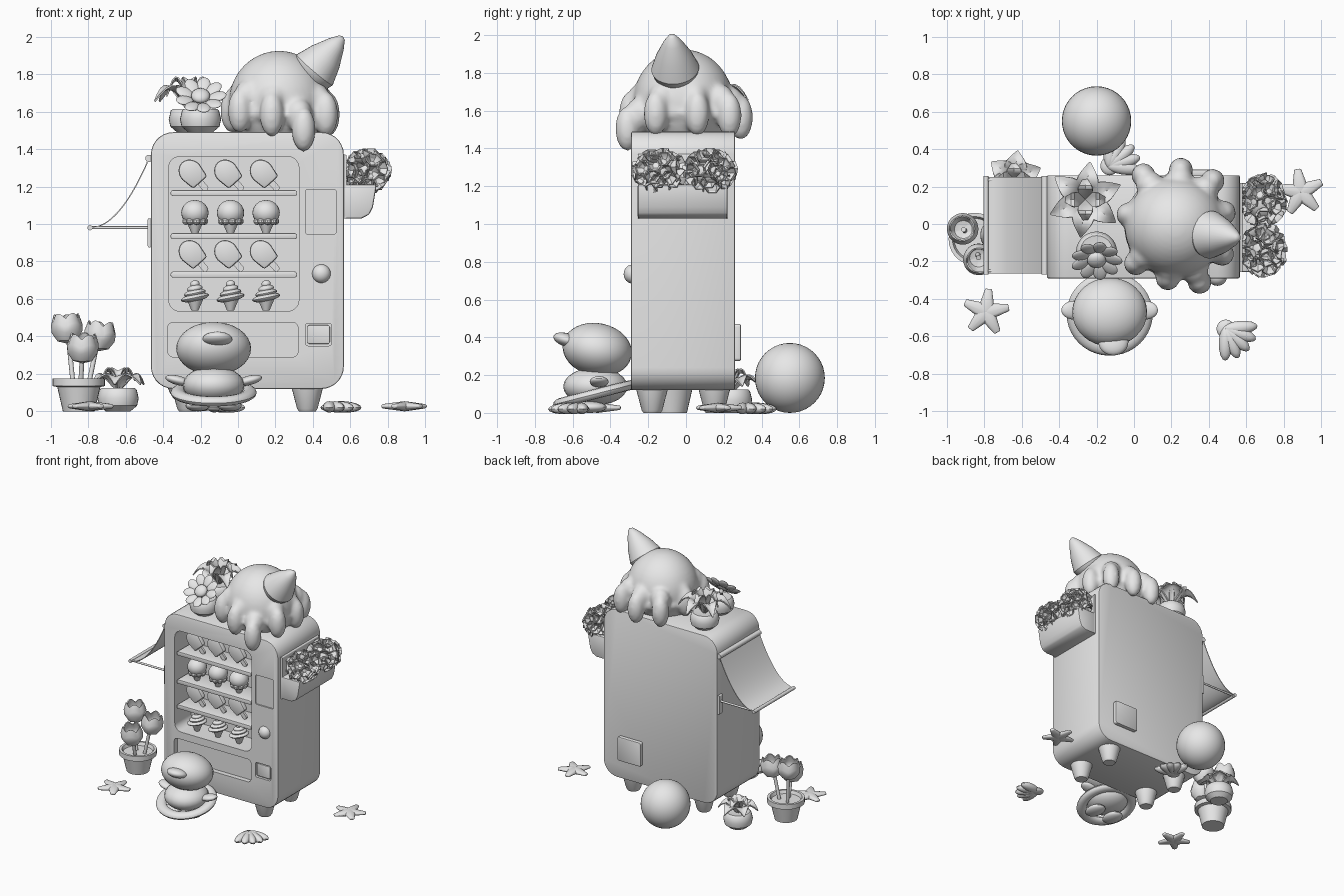
import bpy, bmesh, math, random
from math import sin, cos, pi, radians
from mathutils import Vector, Matrix, Euler, Quaternion

random.seed(4)
if "Cube" in bpy.data.objects:
    bpy.data.objects.remove(bpy.data.objects["Cube"])

clay = bpy.data.materials.new("grey_clay")
clay.use_nodes = True
clay.diffuse_color = (0.8, 0.8, 0.8, 1)
clay.node_tree.nodes["Principled BSDF"].inputs["Base Color"].default_value = (0.8, 0.8, 0.8, 1)
UP = Euler((pi / 2, 0, 0)).to_quaternion()      # local xy -> world xz


def aim(d):
    return Vector(d).to_track_quat('Z', 'Y')


def finish(ob, angle=35):
    """Apply modifiers, then smooth while keeping edges sharp."""
    if ob.modifiers:
        deps = bpy.context.evaluated_depsgraph_get()
        me = bpy.data.meshes.new_from_object(ob.evaluated_get(deps))
        ob.modifiers.clear()
        ob.data = me
    ob.data.polygons.foreach_set("use_smooth", [True] * len(ob.data.polygons))
    ob.data.set_sharp_from_angle(angle=radians(angle))
    ob.data.update()


def make(name, bm, loc=(0, 0, 0), rot=Quaternion(), bevel=0, solid=0, angle=35):
    bmesh.ops.recalc_face_normals(bm, faces=bm.faces)
    me = bpy.data.meshes.new(name)
    bm.to_mesh(me)
    bm.free()
    me.materials.append(clay)
    ob = bpy.data.objects.new(name, me)
    bpy.context.collection.objects.link(ob)
    ob.matrix_world = Matrix.LocRotScale(Vector(loc), rot, None)
    if solid:
        m = ob.modifiers.new("Solid", 'SOLIDIFY')
        m.thickness, m.offset = solid, 0
    if bevel:
        m = ob.modifiers.new("Bevel", 'BEVEL')
        m.width, m.segments = bevel, 2
    finish(ob, angle)
    return ob


def add_ball(bm, loc, size, rot=Quaternion(), seg=24):
    bmesh.ops.create_uvsphere(bm, u_segments=seg, v_segments=seg // 2, radius=1,
                              matrix=Matrix.LocRotScale(Vector(loc), rot, Vector(size)))


def ball(name, loc, size, rot=Quaternion(), seg=24):
    bm = bmesh.new()
    add_ball(bm, (0, 0, 0), size, seg=seg)
    return make(name, bm, loc, rot)


def prism(name, pts, depth, loc, rot=UP, bevel=0):
    bm = bmesh.new()
    face = bm.faces.new([bm.verts.new((x, y, -depth / 2)) for x, y in pts])
    top = bmesh.ops.extrude_face_region(bm, geom=[face])["geom"]
    bmesh.ops.translate(bm, vec=(0, 0, depth), verts=[v for v in top if isinstance(v, bmesh.types.BMVert)])
    return make(name, bm, loc, rot, bevel)


def rounded(w, h, r, n=7):
    return [(sx * (w / 2 - r) + r * cos(q + k * pi / 2 / n), sy * (h / 2 - r) + r * sin(q + k * pi / 2 / n))
            for sx, sy, q in ((1, 1, 0), (-1, 1, pi / 2), (-1, -1, pi), (1, -1, 1.5 * pi)) for k in range(n + 1)]


def panel(name, x0, x1, z0, z1, y0, y1, r, bevel=0):
    return prism(name, rounded(x1 - x0, z1 - z0, r), y1 - y0,
                 ((x0 + x1) / 2, (y0 + y1) / 2, (z0 + z1) / 2), bevel=bevel)


def lathe(name, pts, loc, rot=Quaternion(), seg=28, wave=None, solid=0):
    """Revolve a profile; wave(angle, t) scales height along the profile."""
    bm = bmesh.new()
    rings = [[bm.verts.new((r * cos(a), r * sin(a), z * (wave(a) if wave else 1)))
              for a in (2 * pi * i / seg for i in range(seg))] for r, z in pts]
    for a, b in zip(rings, rings[1:]):
        for i in range(seg):
            bm.faces.new((a[i], a[(i + 1) % seg], b[(i + 1) % seg], b[i]))
    bmesh.ops.remove_doubles(bm, verts=bm.verts, dist=1e-5)
    return make(name, bm, loc, rot, solid=solid)


def rod(name, a, b, r):
    a, b = Vector(a), Vector(b)
    n = (b - a).length
    return lathe(name, [(0, 0), (r, 0), (r, n), (0, n)], a, aim(b - a), 12)


def sheet(name, fn, nu, nv, solid, loc=(0, 0, 0), rot=Quaternion()):
    bm = bmesh.new()
    g = [[bm.verts.new(fn(i / nu, j / nv)) for j in range(nv + 1)] for i in range(nu + 1)]
    for i in range(nu):
        for j in range(nv):
            bm.faces.new((g[i][j], g[i + 1][j], g[i + 1][j + 1], g[i][j + 1]))
    return make(name, bm, loc, rot, solid=solid)


def leaf(name, loc, turn, length, width, rise):
    def fn(u, v):
        s = 2 * v - 1
        w = width * (sin(pi * (0.04 + 0.94 * u ** 0.85)))
        return (length * u, s * w / 2, rise * sin(pi * u * 0.85) * 1.2 + 0.02 * abs(s) * sin(pi * u))
    return sheet(name, fn, 8, 4, 0.008, loc, Euler((0, 0, turn)).to_quaternion())


# Cabinet with window, tray, slot and coin panel cut in
cabinet = panel("cabinet", -0.465, 0.565, 0.12, 1.49, -0.29, 0.26, 0.12, 0.008)
cuts = [panel("window_cutter", -0.37, 0.325, 0.535, 1.36, -0.4, -0.08, 0.06),
        panel("tray_cutter", -0.375, 0.32, 0.29, 0.475, -0.4, -0.25, 0.03),
        panel("panel_cutter", 0.36, 0.525, 0.945, 1.185, -0.4, -0.28, 0.015),
        panel("slot_cutter", 0.36, 0.5, 0.35, 0.47, -0.4, -0.27, 0.015)]
for c in cuts:
    m = cabinet.modifiers.new("Cut", 'BOOLEAN')
    m.object, m.operation, m.solver = c, 'DIFFERENCE', 'EXACT'
finish(cabinet)
for c in cuts:
    bpy.data.objects.remove(c)
panel("slot_flap", 0.37, 0.49, 0.36, 0.46, -0.284, -0.268, 0.012, 0.003)
panel("back_hatch", 0.21, 0.42, 0.275, 0.47, 0.255, 0.29, 0.015, 0.006)
ball("button", (0.445, -0.285, 0.735), (0.05, 0.045, 0.05))
for x in (-0.27, 0.37):
    for y in (-0.18, 0.15):
        lathe("foot", [(0, 0), (0.045, 0), (0.055, 0.015), (0.085, 0.13), (0, 0.14)], (x, y, 0))

# Shelves and frozen treats
for z in (1.165, 0.935, 0.73):
    panel("shelf", -0.36, 0.315, z - 0.016, z + 0.016, -0.28, -0.08, 0.014, 0.003)
pop = [(0.062 * cos(k * pi / 12), 0.01 + 0.07 * sin(k * pi / 12)) for k in range(13)] + [(-0.05, -0.065), (0.05, -0.065)]
cone = [(0, 0), (0.018, 0), (0.05, 0.075), (0, 0.08)]
tilt = UP @ Euler((0, 0, radians(42))).to_quaternion()
for x in (-0.23, -0.04, 0.15):
    for z in (1.27, 0.84):
        prism("ice_pop", pop, 0.045, (x - 0.015, -0.2, z), tilt, 0.012)
        prism("ice_pop_stick", rounded(0.034, 0.08, 0.016), 0.018,
              Vector((x - 0.015, -0.2, z)) + tilt @ Vector((0, -0.08, 0)), tilt)
    ball("scoop", (x, -0.2, 1.06), (0.073, 0.073, 0.068))
    lathe("scoop_cone", cone, (x, -0.2, 0.95))
    for k in range(9):
        a = k * 2 * pi / 9
        ball("scoop_frill", (x + 0.05 * cos(a), -0.2 + 0.05 * sin(a), 1.015), (0.022, 0.022, 0.02), seg=10)
    lathe("swirl_cone", cone, (x, -0.2, 0.537))
    for k in range(4):
        ball("swirl_tier", (x, -0.2, 0.607 + 0.024 * k), (0.076 - 0.017 * k, 0.076 - 0.017 * k, 0.021),
             Euler((0, -0.2, 0)).to_quaternion())

# Melting scoop with drips, fused into one surface, and its upturned cone
bm = bmesh.new()
add_ball(bm, (0.22, -0.015, 1.645), (0.27, 0.265, 0.28), seg=40)
add_ball(bm, (0.22, -0.01, 1.59), (0.275, 0.28, 0.1), seg=40)
for x, y, low in ((0.01, -0.21, 1.49), (0.18, -0.29, 1.47), (0.35, -0.31, 1.39), (0.47, -0.16, 1.47), (0.48, 0.06, 1.47),
                  (0.42, 0.23, 1.46), (0.25, 0.29, 1.45), (0.05, 0.26, 1.46), (-0.03, 0.05, 1.49)):
    add_ball(bm, (x, y, low + 0.115), (0.065, 0.065, 0.12), seg=20)
    add_ball(bm, (x * 0.8 + 0.044, y * 0.8, low + 0.19), (0.075, 0.075, 0.09), seg=20)
scoop = make("melting_scoop", bm)
m = scoop.modifiers.new("Fuse", 'REMESH')
m.mode, m.voxel_size = 'VOXEL', 0.014
m = scoop.modifiers.new("Soften", 'SMOOTH')
m.factor, m.iterations = 0.5, 8
finish(scoop, 80)
lathe("upturned_cone", [(0, -0.06), (0.07, -0.05), (0.115, -0.01), (0.127, 0.03), (0.095, 0.12), (0.05, 0.21),
                        (0.02, 0.255), (0, 0.265)], (0.39, -0.055, 1.8), aim((0.17, -0.02, 0.2)))

# Awning on the left-hand face
sheet("awning_cloth", lambda u, v: (-0.475 - 0.315 * u, -0.265 + 0.515 * v, 1.35 - 0.37 * (1 - (1 - u) ** 2)), 16, 1, 0.006)
rod("awning_roller", (-0.475, -0.27, 1.35), (-0.475, 0.255, 1.35), 0.02)
rod("awning_bar", (-0.79, -0.27, 0.98), (-0.79, 0.255, 0.98), 0.014)
for y in (-0.25, 0.235):
    rod("awning_arm", (-0.465, y, 0.98), (-0.79, y, 0.98), 0.008)
    panel("awning_mount", -0.482, -0.462, 0.875, 1.03, y - 0.02, y + 0.02, 0.008)

# Planter box with ruffled blooms
prism("planter_box", [(0.56, 1.03), (0.66, 1.03), (0.7, 1.05), (0.72, 1.09), (0.74, 1.21), (0.56, 1.21)],
      0.475, (0, -0.018, 0), bevel=0.01)
panel("planter_back", 0.56, 0.58, 1.03, 1.37, -0.255, 0.22, 0.008)
for y in (-0.14, 0.125):
    ball("bloom_core", (0.69, y, 1.28), (0.09, 0.105, 0.085))
    for k in range(46):
        h = 1 - 2 * (k + 0.5) / 46
        s, a = math.sqrt(1 - h * h), k * 2.4
        d = Vector((s * cos(a), s * sin(a), h))
        lean = aim(d + 0.6 * Vector([random.uniform(-1, 1) for _ in range(3)]))
        lathe("bloom_petal", [(0.012, 0), (0.036, 0.018), (0.042, 0.036)],
              Vector((0.69, y, 1.28)) + Vector((d.x * 0.08, d.y * 0.1, d.z * 0.075)), lean, 6, solid=0.006)


# Round pots: leafy plants and a daisy
def round_pot(x, y, z, r=0.1):
    lathe("round_pot", [(0, 0), (r * 0.6, 0), (r * 0.92, 0.03), (r, 0.07), (r * 0.9, 0.115), (r * 0.8, 0.125), (0, 0.115)], (x, y, z))


for x, y, z, rise, size in ((-0.26, 0.13, 1.49, 0.1, 0.2), (-0.64, 0.24, 0, 0.06, 0.15)):
    round_pot(x, y, z, 0.11)
    for k in range(6):
        leaf("leaf", (x, y, z + 0.11), k * pi / 3 + 0.4, size, 0.12, rise)
    for k in range(4):
        leaf("inner_leaf", (x, y, z + 0.12), k * pi / 2, size * 0.6, 0.08, rise * 1.3)
round_pot(-0.2, -0.15, 1.49, 0.11)
face = Vector((0, -0.68, 0.73))
turn, hub = aim(face), Vector((-0.2, -0.18, 1.67))
rod("daisy_stem", (-0.2, -0.15, 1.58), hub, 0.015)
ball("daisy_centre", hub + face * 0.02, (0.05, 0.05, 0.03), turn)
for k in range(9):
    spin = Euler((0, 0, k * 2 * pi / 9)).to_quaternion()
    ball("daisy_petal", hub + turn @ spin @ Vector((0.09, 0, 0.015)), (0.05, 0.037, 0.012),
         turn @ spin @ Euler((0, -0.25, 0)).to_quaternion(), 16)

# Tulip pot
base = Vector((-0.85, -0.08, 0))
lathe("tulip_pot", [(0, 0), (0.085, 0), (0.115, 0.13), (0.14, 0.135), (0.14, 0.175), (0.12, 0.175), (0.11, 0.15), (0, 0.15)], base)
for x, y, z in ((-0.91, -0.03, 0.44), (-0.83, -0.18, 0.335), (-0.745, -0.06, 0.4)):
    head = Vector((x, y, z))
    root = base.lerp(Vector((x, y, 0)), 0.5) + Vector((0, 0, 0.14))
    rod("tulip_stem", root, head, 0.013)
    lathe("tulip_bloom", [(0, 0), (0.05, 0.015), (0.078, 0.06), (0.08, 0.095), (0.064, 0.145)], head - Vector((0, 0, 0.075)),
          aim((head - root) + Vector((0, 0, 0.3))), 48, lambda a: 0.87 + 0.2 * abs(cos(2.5 * a)), 0.008)

# Chubby bird in a swim ring
bird = Vector((-0.13, -0.48, 0))
ball("bird_body", bird + Vector((0, 0, 0.14)), (0.165, 0.17, 0.1))
ball("bird_head", bird + Vector((0, 0.01, 0.335)), (0.2, 0.185, 0.14), Euler((-0.2, 0, 0)).to_quaternion(), 32)
ball("bird_beak", bird + Vector((0.02, -0.15, 0.385)), (0.08, 0.075, 0.036), Euler((-0.3, 0, 0)).to_quaternion())
lathe("swim_ring", [(0.19 + 0.04 * cos(t), 0.026 * sin(t)) for t in (k * pi / 6 for k in range(13))],
      bird + Vector((0, 0, 0.1)), Euler((0.25, 0, 0)).to_quaternion(), 40)
for s in (-1, 1):
    ball("bird_flipper", bird + Vector((s * 0.19, 0.02, 0.165)), (0.07, 0.05, 0.025), Euler((0, s * -0.25, 0)).to_quaternion())
    ball("bird_foot", bird + Vector((s * 0.085, -0.03, 0.03)), (0.065, 0.09, 0.03))

# Beach ball, starfish and shells
ball("beach_ball", (-0.2, 0.55, 0.185), (0.185, 0.185, 0.185), seg=40)
for x, y, a in ((-0.79, -0.47, 0.2), (0.89, 0.17, 0.45)):
    bm = bmesh.new()
    for k in range(5):
        t = a + k * 2 * pi / 5
        bmesh.ops.create_cone(bm, cap_ends=True, segments=8, radius1=0.05, radius2=0.02, depth=0.125,
                              matrix=Matrix.Translation((0.062 * cos(t), 0.062 * sin(t), 0.022))
                              @ Matrix.Diagonal((1, 1, 0.55, 1)) @ aim((cos(t), sin(t), 0)).to_matrix().to_4x4())
    make("starfish", bm, (x, y, 0.005), bevel=0.008, angle=50)
for x, y, a in ((0.49, -0.56, -0.75), (-0.13, 0.31, 0.7)):
    for k in range(5):
        t = a + (k - 2) * 0.42
        ball("shell_rib", (x + 0.075 * cos(t), y + 0.075 * sin(t), 0.024), (0.095, 0.036, 0.03),
             Euler((0, 0.05, t)).to_quaternion(), 16)
    ball("shell_hinge", (x, y, 0.02), (0.05, 0.05, 0.02), seg=16)
